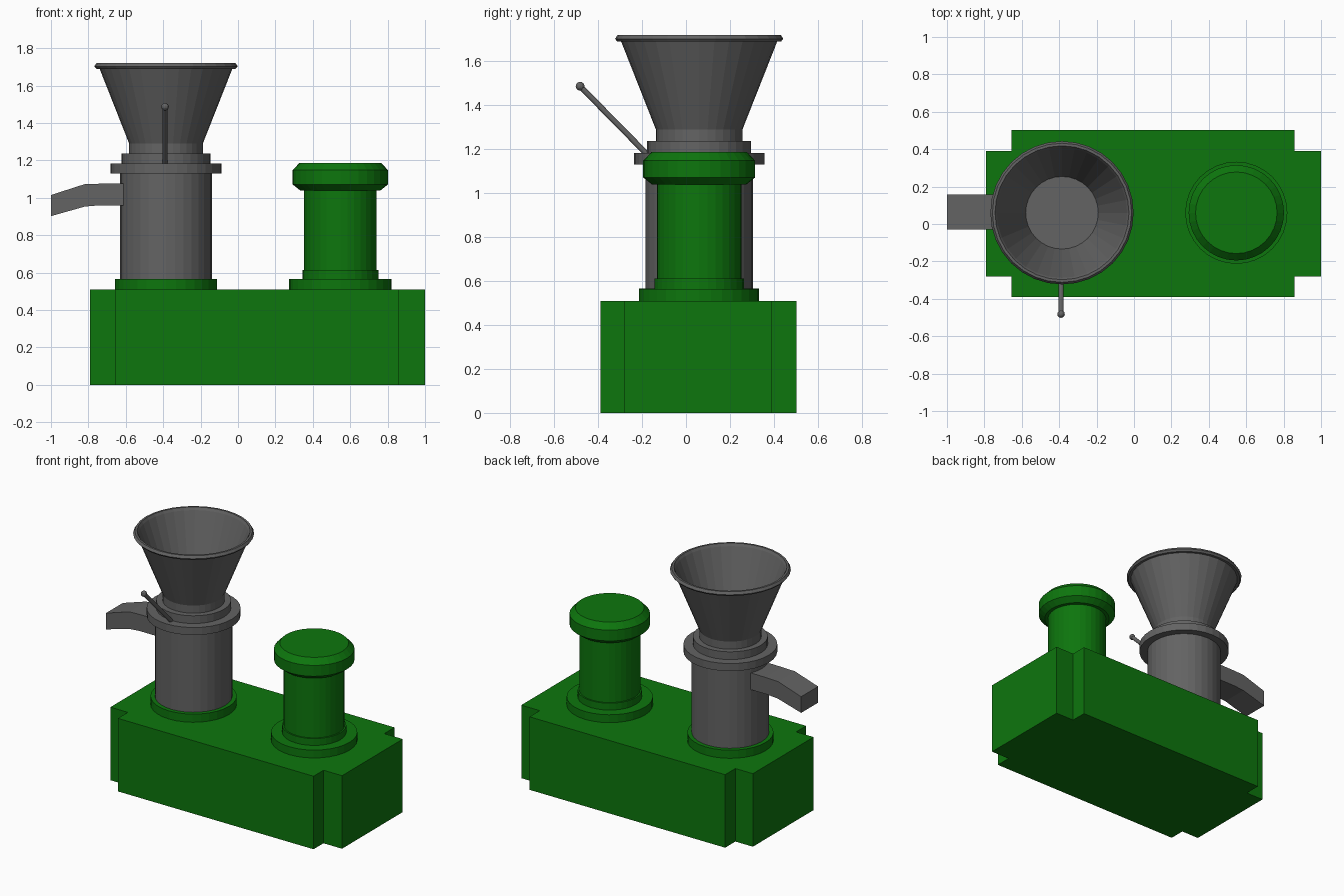
import bpy, bmesh, math
from mathutils import Vector

if "Cube" in bpy.data.objects:
    bpy.data.objects.remove(bpy.data.objects["Cube"])


def material(name, color):
    m = bpy.data.materials.new(name)
    m.diffuse_color = (*color, 1)
    m.use_nodes = True
    m.node_tree.nodes["Principled BSDF"].inputs["Base Color"].default_value = m.diffuse_color
    return m


GREEN = material("machine green", (0.004, 0.18, 0.004))
GREY = material("steel grey", (0.125, 0.125, 0.125))


def finish(name, bm, mat):
    bmesh.ops.recalc_face_normals(bm, faces=bm.faces)
    me = bpy.data.meshes.new(name)
    bm.to_mesh(me)
    bm.free()
    me.materials.append(mat)
    ob = bpy.data.objects.new(name, me)
    bpy.context.collection.objects.link(ob)
    return ob


def lathe(name, center, profile, mat, sides=32):
    """Revolve (radius, z) points; both open ends are capped."""
    bm = bmesh.new()
    rings = []
    for r, z in profile:
        rings.append([bm.verts.new((center[0] + r * math.cos(2 * math.pi * i / sides),
                                    center[1] + r * math.sin(2 * math.pi * i / sides), z))
                      for i in range(sides)])
    for a, b in zip(rings, rings[1:]):
        for i in range(sides):
            j = (i + 1) % sides
            bm.faces.new((a[i], a[j], b[j], b[i]))
    bm.faces.new(rings[0])
    bm.faces.new(rings[-1])
    return finish(name, bm, mat)


def extrude(name, points, offset, mat):
    """Extrude a flat outline along an offset vector."""
    bm = bmesh.new()
    face = bm.faces.new([bm.verts.new(p) for p in points])
    res = bmesh.ops.extrude_face_region(bm, geom=[face], use_keep_orig=True)
    bmesh.ops.translate(bm, vec=offset,
                        verts=[v for v in res["geom"] if isinstance(v, bmesh.types.BMVert)])
    return finish(name, bm, mat)


MILL, MOTOR = (-0.385, 0.06), (0.547, 0.06)

# Base block with notched corners
x0, x1, x2, x3 = -0.79, -0.655, 0.857, 1.0
y0, y1, y2, y3 = -0.39, -0.28, 0.39, 0.503
outline = [(x0, y1), (x1, y1), (x1, y0), (x2, y0), (x2, y1), (x3, y1),
           (x3, y2), (x2, y2), (x2, y3), (x1, y3), (x1, y2), (x0, y2)]
extrude("base", [(x, y, 0) for x, y in outline], (0, 0, 0.51), GREEN)

# Motor: flange, stepped column and bevelled cap
lathe("motor_flange", MOTOR, [(0.273, 0.505), (0.273, 0.565)], GREEN)
lathe("motor_body", MOTOR, [(0.203, 0.56), (0.203, 0.613), (0.193, 0.613), (0.193, 1.06)], GREEN)
lathe("motor_cap", MOTOR, [(0.215, 1.04), (0.255, 1.072), (0.255, 1.148), (0.218, 1.187)], GREEN)

# Mill: flange, column, collar
lathe("mill_flange", MILL, [(0.273, 0.505), (0.273, 0.567)], GREEN)
lathe("mill_column", MILL, [(0.245, 0.56), (0.245, 1.13), (0.297, 1.13), (0.297, 1.183),
                            (0.237, 1.183), (0.237, 1.237), (0.19, 1.237)], GREY)

# Open hopper with rolled rim, outside then inside
lathe("hopper", MILL, [(0.197, 1.23), (0.197, 1.29), (0.355, 1.69), (0.372, 1.69), (0.383, 1.703),
                       (0.372, 1.72), (0.358, 1.72), (0.348, 1.703), (0.194, 1.292)], GREY)

# Bent discharge spout
spout = [(-0.58, 1.077), (-0.72, 1.076), (-0.82, 1.073), (-1.0, 1.015),
         (-1.0, 0.902), (-0.82, 0.953), (-0.74, 0.96), (-0.58, 0.96)]
extrude("spout", [(x, -0.03, z) for x, z in spout], (0, 0.187, 0), GREY)

# Lever rod and knob
start, end = Vector((-0.39, -0.17, 1.17)), Vector((-0.39, -0.482, 1.487))
axis = end - start
bpy.ops.mesh.primitive_cylinder_add(vertices=12, radius=0.013, depth=axis.length,
                                    location=(start + end) / 2,
                                    rotation=axis.to_track_quat('Z', 'Y').to_euler())
rod = bpy.context.object
rod.name = "lever_rod"
rod.data.materials.append(GREY)
bpy.ops.mesh.primitive_uv_sphere_add(segments=12, ring_count=8, radius=0.02, location=end)
knob = bpy.context.object
knob.name = "lever_knob"
knob.data.materials.append(GREY)
